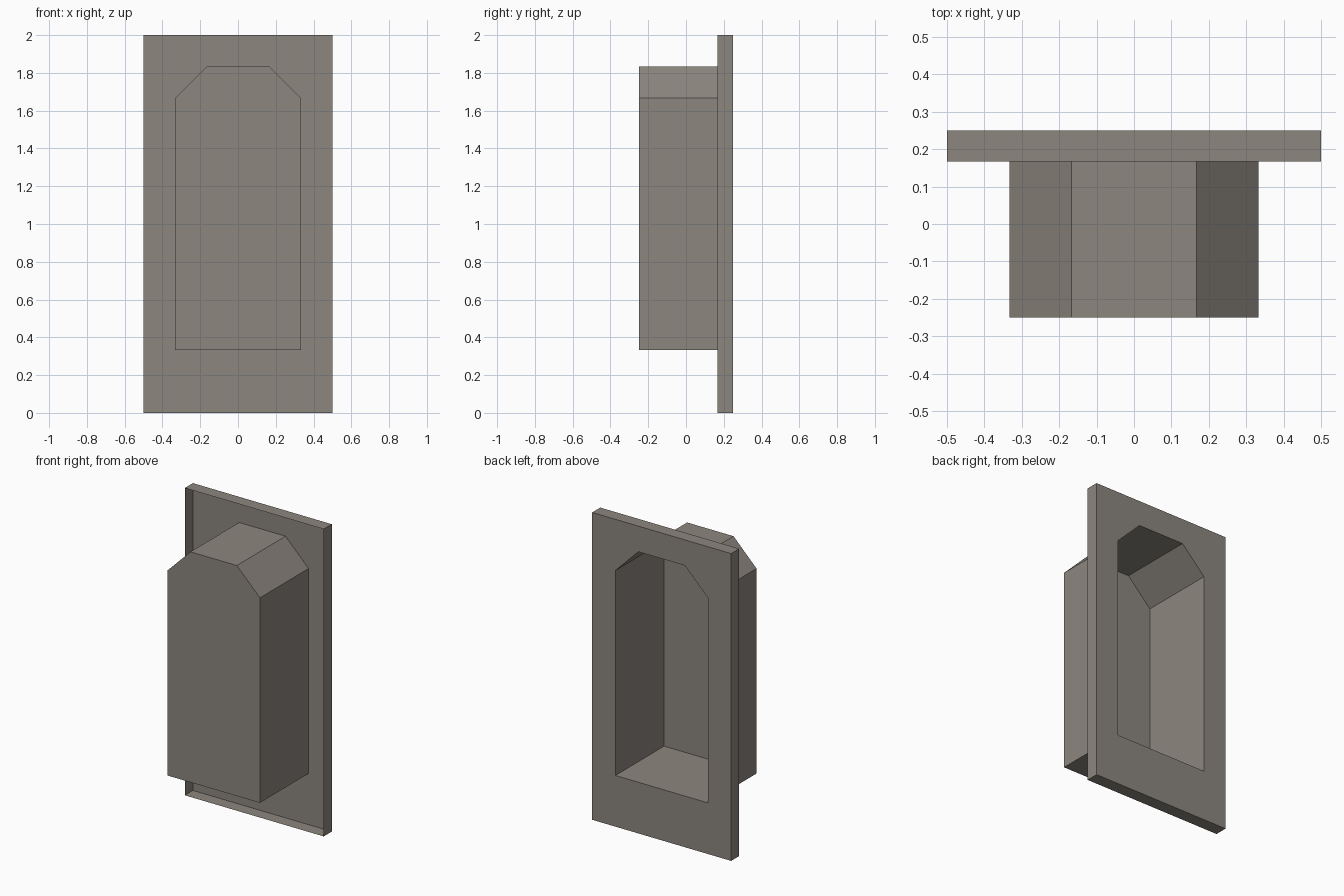
import bpy, bmesh

if "Cube" in bpy.data.objects:
    bpy.data.objects.remove(bpy.data.objects["Cube"])

BACK, RIM, FRONT = 0.25, 0.167, -0.25

stone = bpy.data.materials.new("warm grey stone")
stone.diffuse_color = (0.263, 0.238, 0.209, 1)
stone.use_nodes = True
stone.node_tree.nodes["Principled BSDF"].inputs["Base Color"].default_value = stone.diffuse_color

# Outlines in (x, z), counter-clockwise seen from the front
panel = [(-0.5, 0), (0.5, 0), (0.5, 2), (-0.5, 2)]
arch = [(-0.333, 0.333), (0.333, 0.333), (0.333, 1.667),
        (0.167, 1.833), (-0.167, 1.833), (-0.333, 1.667)]


def ring(bm, outline, y):
    return [bm.verts.new((x, y, z)) for x, z in outline]


def walls(bm, a, b):
    n = len(a)
    for i in range(n):
        j = (i + 1) % n
        bm.faces.new((a[i], a[j], b[j], b[i]))


def make_object(name, bm):
    mesh = bpy.data.meshes.new(name)
    bm.to_mesh(mesh)
    bm.free()
    mesh.materials.append(stone)
    obj = bpy.data.objects.new(name, mesh)
    bpy.context.collection.objects.link(obj)
    return obj


# Wall panel: back sheet with an arched opening and a thin rim, open at the front
bm = bmesh.new()
outer = ring(bm, panel, BACK)
inner = ring(bm, arch, BACK)
edges = [bm.edges.new((r[i], r[(i + 1) % len(r)]))
         for r in (outer, inner) for i in range(len(r))]
bmesh.ops.triangle_fill(bm, edges=edges, use_beauty=True, normal=(0, 1, 0))
for f in bm.faces:
    f.normal_update()
    if f.normal.y < 0:
        f.normal_flip()
walls(bm, ring(bm, panel, RIM), outer)
make_object("wall_panel", bm)

# Niche: single-sheet recess reaching forward from the opening, facing its cavity
bm = bmesh.new()
mouth = ring(bm, arch, BACK)
end = ring(bm, arch, FRONT)
walls(bm, mouth, end)
bm.faces.new(end[::-1])
make_object("niche_recess", bm)
